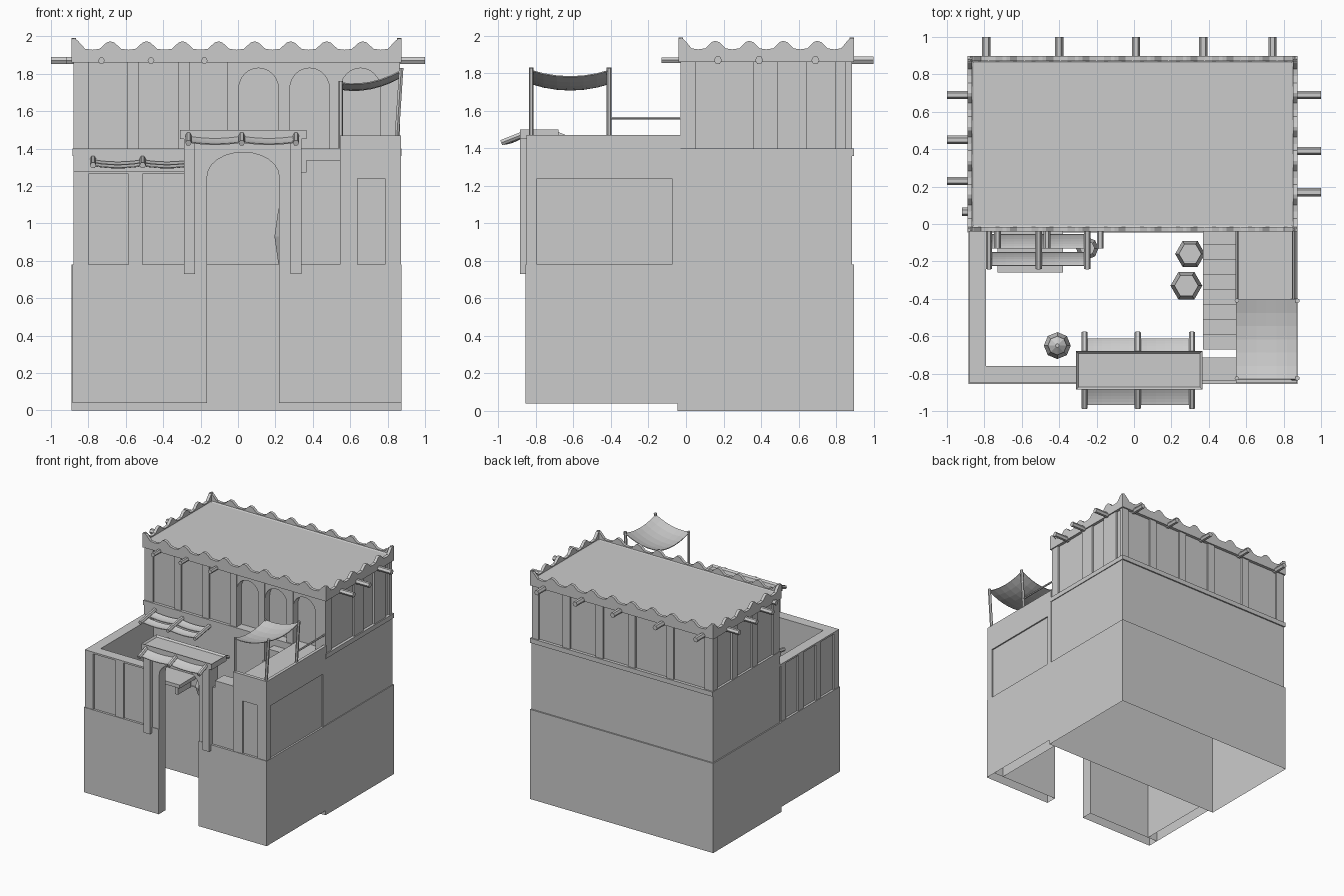
import bpy, bmesh, math
from mathutils import Vector

if "Cube" in bpy.data.objects:
    bpy.data.objects.remove(bpy.data.objects["Cube"])


def make(name, verts, faces):
    me = bpy.data.meshes.new(name)
    me.from_pydata(verts, [], faces)
    bm = bmesh.new()
    bm.from_mesh(me)
    bmesh.ops.recalc_face_normals(bm, faces=bm.faces)
    bm.to_mesh(me)
    bm.free()
    ob = bpy.data.objects.new(name, me)
    bpy.context.collection.objects.link(ob)
    return ob


def prism(name, pts, axis, a, b):
    """Extrude a (horizontal, z) profile along axis 'x' or 'y'."""
    n = len(pts)
    f = (lambda p, t: (t, p[0], p[1])) if axis == 'x' else (lambda p, t: (p[0], t, p[1]))
    verts = [f(p, a) for p in pts] + [f(p, b) for p in pts]
    faces = [list(range(n)), list(range(2 * n - 1, n - 1, -1))]
    faces += [(i, (i + 1) % n, n + (i + 1) % n, n + i) for i in range(n)]
    return make(name, verts, faces)


def box(name, x0, x1, y0, y1, z0, z1):
    return prism(name, [(x0, z0), (x1, z0), (x1, z1), (x0, z1)], 'y', y0, y1)


def shell(*args):
    """Box without its bottom face."""
    ob = box(*args)
    bm = bmesh.new()
    bm.from_mesh(ob.data)
    bmesh.ops.delete(bm, geom=[f for f in bm.faces if f.normal.z < -0.9], context='FACES')
    bm.to_mesh(ob.data)
    bm.free()
    return ob


def tray(ob, rim, depth):
    """Sink the top face to leave a raised rim."""
    bm = bmesh.new()
    bm.from_mesh(ob.data)
    top = max(bm.faces, key=lambda f: f.calc_center_median().z)
    bmesh.ops.inset_region(bm, faces=[top], thickness=rim)
    for v in top.verts:
        v.co.z -= depth
    bm.to_mesh(ob.data)
    bm.free()


def lathe(name, x, y, prof, sides):
    verts = [(x + r * math.cos(i * math.tau / sides), y + r * math.sin(i * math.tau / sides), z)
             for r, z in prof for i in range(sides)]
    faces = [list(range(sides)), list(range(len(verts) - sides, len(verts)))]
    for k in range(len(prof) - 1):
        for i in range(sides):
            j = (i + 1) % sides
            faces.append((k * sides + i, k * sides + j, (k + 1) * sides + j, (k + 1) * sides + i))
    return make(name, verts, faces)


def rod(name, p, q, r):
    p, q = Vector(p), Vector(q)
    ob = lathe(name, 0, 0, [(r, 0), (r, (q - p).length)], 6)
    ob.data.transform((q - p).to_track_quat('Z', 'Y').to_matrix().to_4x4())
    ob.location = p
    return ob


def cloth(name, a, b, c, d, sag_u, sag_v, n=6):
    """Sagging sheet with corners a-b (near edge) and d-c (far edge)."""
    a, b, c, d = map(Vector, (a, b, c, d))
    verts = []
    for j in range(n + 1):
        for i in range(n + 1):
            u, v = i / n, j / n
            p = a.lerp(b, u).lerp(d.lerp(c, u), v)
            p.z -= sag_u * 4 * u * (1 - u) + sag_v * 4 * v * (1 - v)
            verts.append(p)
    w = n + 1
    faces = [(j * w + i, j * w + i + 1, (j + 1) * w + i + 1, (j + 1) * w + i) for j in range(n) for i in range(n)]
    ob = make(name, verts, faces)
    ob.modifiers.new("thickness", 'SOLIDIFY').thickness = 0.006
    return ob


def arch_plate(name, x0, x1, z0, z1, cx, rx, spring, rz, y0, y1):
    arc = [(cx - rx * math.cos(math.pi * i / 12), spring + rz * math.sin(math.pi * i / 12)) for i in range(13)]
    pts = [(x0, z0), (cx - rx, z0)] + arc + [(cx + rx, z0), (x1, z0), (x1, z1), (x0, z1)]
    return prism(name, pts, 'y', y0, y1)


# main building storeys, open below
shell("house_base", -0.89, 0.875, -0.045, 0.897, 0, 0.78)
box("house_middle", -0.88, 0.868, -0.035, 0.885, 0.78, 1.36)
box("house_ledge", -0.885, 0.875, -0.04, 0.897, 1.36, 1.40)
box("upper_core", -0.865, 0.85, 0.04, 0.87, 1.40, 1.87)
box("upper_panel_wall", -0.865, -0.025, -0.015, 0.04, 1.40, 1.87)

# front pilasters and three arched niches
for c in (-0.84, -0.56, -0.29, -0.025, 0.245, 0.52, 0.83):
    w = 0.04 if abs(c) > 0.8 else 0.03
    box("upper_front_pilaster", c - w, min(c + w, 0.865), -0.03, 0.05, 1.40, 1.87)
for c in (0.11, 0.383, 0.655):
    arch_plate("arched_niche", c - 0.135, c + 0.135, 1.40, 1.87, c, 0.106, 1.72, 0.11, -0.022, 0.045)
# back and side pilasters
for x0, x1 in ((-0.88, -0.8), (-0.5, -0.43), (-0.13, -0.06), (0.18, 0.25), (0.5, 0.57), (0.8, 0.865)):
    box("upper_back_pilaster", x0, x1, 0.85, 0.885, 1.40, 1.87)
for y0, y1 in ((-0.03, 0.05), (0.36, 0.49), (0.64, 0.80), (0.85, 0.885)):
    box("upper_right_pilaster", 0.83, 0.865, y0, y1, 1.40, 1.87)
for y0, y1 in ((-0.03, 0.05), (0.27, 0.34), (0.55, 0.62), (0.82, 0.885)):
    box("upper_left_pilaster", -0.88, -0.85, y0, y1, 1.40, 1.87)


# scalloped parapet
def wave(a, b, n):
    s = (b - a - 0.03) / n
    top = [(a, 1.985), (a + 0.015, 1.99), (a + 0.035, 1.975)]
    for k in range(n):
        c = a + 0.015 + s * k
        if k:
            top += [(c - 0.02, 1.967), (c, 1.973), (c + 0.02, 1.967)]
        top += [(c + s * 0.3, 1.933), (c + s * 0.5, 1.928), (c + s * 0.7, 1.933)]
    top += [(b - 0.035, 1.975), (b - 0.015, 1.99), (b, 1.985)]
    return [(a, 1.86), (b, 1.86)] + top[::-1]


for y in (-0.04, 0.872):
    prism("parapet_long", wave(-0.89, 0.875, 9), 'y', y, y + 0.025)
for x in (-0.89, 0.85):
    prism("parapet_short", wave(-0.04, 0.897, 5), 'x', x, x + 0.025)
roof = box("roof", -0.875, 0.86, -0.025, 0.88, 1.86, 1.927)
tray(roof, 0.025, 0.012)

# roof beams
for y in (0.17, 0.39, 0.69):
    rod("beam_right", (0.82, y, 1.87), (1.0, y, 1.87), 0.022)
for y in (0.23, 0.45, 0.69):
    rod("beam_left", (-0.84, y, 1.87), (-1.0, y, 1.87), 0.022)
rod("beam_stub", (-0.86, 0.065, 1.87), (-0.92, 0.065, 1.87), 0.022)
for x in (-0.79, -0.4, 0.01, 0.37, 0.74):
    rod("beam_back", (x, 0.84, 1.87), (x, 1.0, 1.87), 0.022)
for x in (-0.73, -0.465, -0.18):
    rod("beam_front", (x, 0, 1.87), (x, -0.13, 1.87), 0.018)

# courtyard foundation walls, open below
shell("foundation_left", -0.885, -0.79, -0.76, -0.045, 0.04, 0.78)
shell("foundation_front_left", -0.885, -0.165, -0.855, -0.76, 0.04, 0.78)
shell("foundation_front_right", 0.22, 0.875, -0.855, -0.76, 0.04, 0.78)
shell("foundation_right", 0.78, 0.875, -0.76, -0.045, 0.04, 0.78)

# courtyard walls with pilasters and coping
box("court_left_wall", -0.865, -0.79, -0.835, -0.03, 0.78, 1.27)
box("court_front_wall", -0.865, -0.2, -0.835, -0.76, 0.78, 1.27)
box("court_left_coping", -0.88, -0.79, -0.85, -0.03, 1.265, 1.28)
box("court_front_coping", -0.88, -0.25, -0.85, -0.76, 1.265, 1.28)
for x0, x1 in ((-0.88, -0.80), (-0.585, -0.51)):
    box("court_front_pilaster", x0, x1, -0.85, -0.82, 0.78, 1.27)
for y in (-0.85, -0.6, -0.36, -0.12):
    box("court_left_pilaster", -0.88, -0.85, y, y + 0.07, 0.78, 1.27)
box("court_right_wall", 0.3, 0.55, -0.835, -0.76, 0.78, 1.275)
box("stair_end_wall", 0.365, 0.55, -0.84, -0.715, 1.27, 1.34)

# gate with arch, posts and roof slab
arch_plate("gate_arch", -0.29, 0.34, 0.78, 1.46, 0.0275, 0.1925, 1.25, 0.13, -0.85, -0.76)
for x in (-0.29, 0.28):
    box("gate_post", x, x + 0.06, -0.885, -0.84, 0.73, 1.45)
slab = box("gate_roof", -0.31, 0.365, -0.885, -0.68, 1.45, 1.50)
tray(slab, 0.018, 0.015)


# rod and cloth awnings, cloth given as strips along the rods
def awning(name, xs, y0, z0, y1, z1, strips):
    p = lambda x, t: (x, y0 + (y1 - y0) * t, z0 + (z1 - z0) * t)
    for x in xs:
        rod(name + "_rod", p(x, 0), p(x, 1), 0.017)
    for a, b in zip(xs, xs[1:]):
        for s, t in strips:
            cloth(name + "_cloth", p(a, s), p(b, s), p(b, t), p(a, t), 0.012, 0.006)


gate_xs = (-0.265, 0.02, 0.31)
awning("gate_front_awning", gate_xs, -0.87, 1.475, -0.985, 1.43, [(0, 0.85)])
awning("gate_rear_awning", gate_xs, -0.69, 1.475, -0.58, 1.43, [(0, 0.7)])
awning("door_awning", (-0.775, -0.51, -0.25), -0.03, 1.345, -0.24, 1.31, [(0.12, 0.48), (0.58, 0.92)])

# raised terrace block with recessed panels
box("terrace_core", 0.55, 0.86, -0.835, -0.03, 0.78, 1.40)
box("terrace_front_left", 0.545, 0.64, -0.85, -0.82, 0.78, 1.47)
box("terrace_front_right", 0.785, 0.872, -0.85, -0.82, 0.78, 1.47)
box("terrace_front_top", 0.64, 0.785, -0.85, -0.82, 1.24, 1.47)
box("terrace_side_front", 0.845, 0.872, -0.85, -0.795, 0.78, 1.47)
box("terrace_side_back", 0.845, 0.872, -0.075, -0.03, 0.78, 1.47)
box("terrace_side_top", 0.845, 0.872, -0.795, -0.075, 1.24, 1.47)
for x in (0.55, 0.855):
    rod("terrace_rail", (x, -0.41, 1.56), (x, -0.02, 1.56), 0.008)

# sun canopy
for y in (-0.825, -0.41):
    rod("canopy_tall_post", (0.845, y, 1.40), (0.873, y, 1.83), 0.013)
    rod("canopy_short_post", (0.55, y, 1.40), (0.55, y, 1.76), 0.012)
cloth("canopy_cloth", (0.545, -0.83, 1.755), (0.872, -0.83, 1.82), (0.872, -0.405, 1.82), (0.545, -0.405, 1.755), 0.03, 0.035)

# stairs up to the house
for i in range(8):
    y = -0.67 + i * 0.0795
    box("stair_step", 0.37, 0.55, y, -0.03, 0.78, 0.85 + i * 0.07)

# barrels, pot, bench, jar
for x, y, r in ((0.30, -0.16, 0.08), (0.28, -0.33, 0.085)):
    lathe("barrel", x, y, [(r * .75, 0.78), (r, 0.93), (r * .75, 1.08)], 6)
lathe("pot", -0.41, -0.65, [(0.04, 0.78), (0.072, 0.86), (0.055, 0.92), (0.05, 0.95), (0.01, 0.98)], 8)
box("bench", -0.73, -0.38, -0.26, -0.04, 0.85, 0.88)
for x in (-0.70, -0.44):
    box("bench_leg", x, x + 0.03, -0.24, -0.06, 0.78, 0.85)
lathe("jar", -0.25, -0.13, [(0.035, 0.78), (0.06, 0.86), (0.03, 0.95), (0.04, 0.98)], 8)
